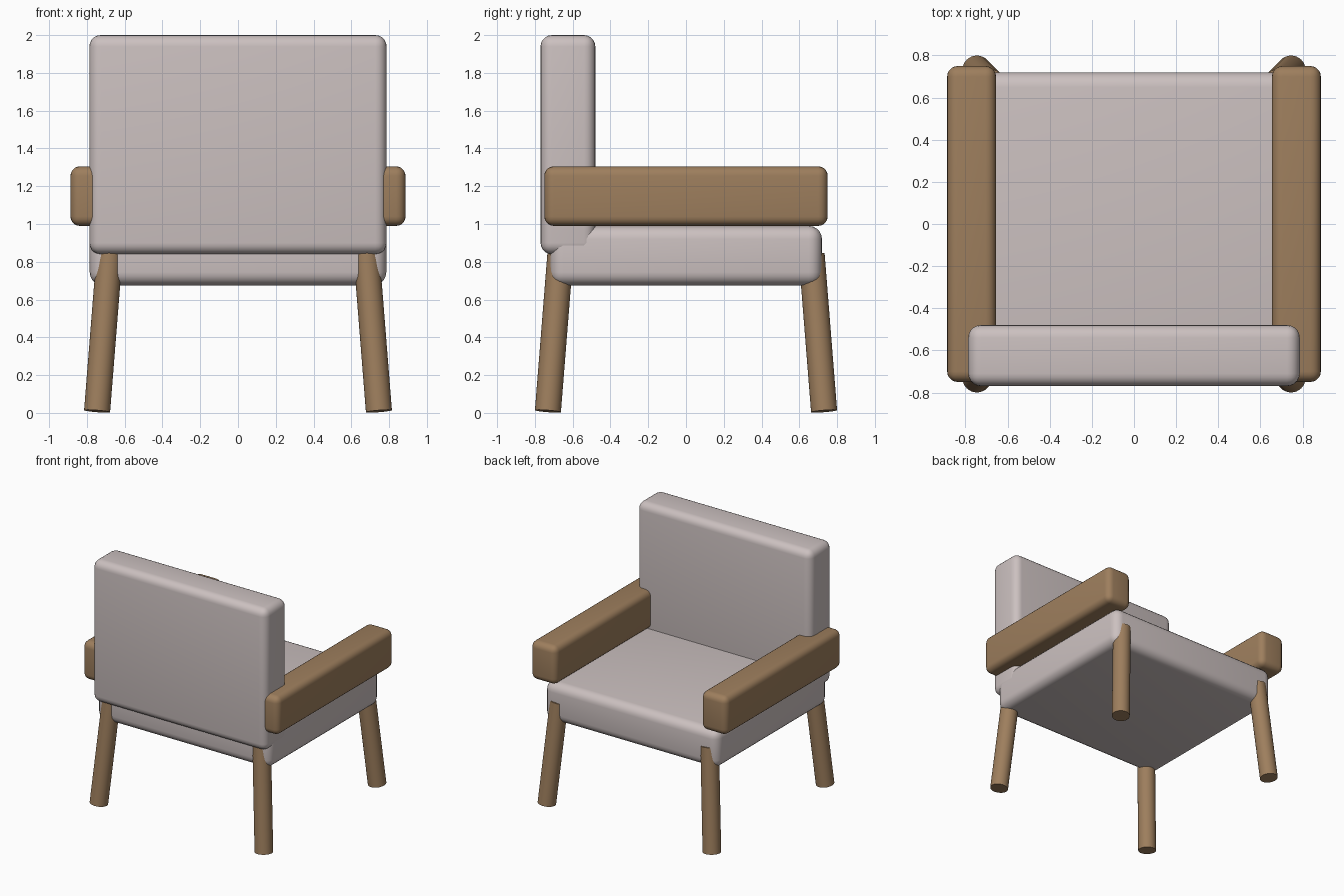
import bpy, math
from mathutils import Vector

cube = bpy.data.objects.get("Cube")
if cube:
    bpy.data.objects.remove(cube, do_unlink=True)


def material(name, colour):
    m = bpy.data.materials.new(name)
    m.use_nodes = True
    m.diffuse_color = colour
    m.node_tree.nodes["Principled BSDF"].inputs["Base Color"].default_value = colour
    return m


fabric = material("pale grey fabric", (0.60, 0.53, 0.525, 1))
wood = material("brown wood", (0.34, 0.21, 0.11, 1))


def finish(name, mat):
    ob = bpy.context.object
    ob.name = name
    ob.data.materials.append(mat)
    bpy.ops.object.shade_smooth_by_angle(angle=math.radians(35))
    return ob


def rounded_box(name, low, high, radius, mat):
    """Box between two corners with softly rounded edges."""
    low, high = Vector(low), Vector(high)
    bpy.ops.mesh.primitive_cube_add(size=1, location=(low + high) / 2)
    bpy.context.object.scale = high - low
    bpy.ops.object.transform_apply(location=False, rotation=False, scale=True)
    bevel = bpy.context.object.modifiers.new("Rounding", "BEVEL")
    bevel.width = radius
    bevel.segments = 5
    bpy.ops.object.modifier_apply(modifier="Rounding")
    finish(name, mat)


def leg(name, sx, sy):
    """Round leg splayed outwards, its top buried in the seat corner."""
    foot = Vector((sx * 0.746, sy * 0.731, 0.009))
    top = Vector((sx * 0.68, sy * 0.665, 0.84))
    axis = top - foot
    bpy.ops.mesh.primitive_cylinder_add(vertices=32, radius=0.069, depth=axis.length,
                                        location=(foot + top) / 2)
    bpy.context.object.rotation_euler = axis.to_track_quat("Z", "Y").to_euler()
    finish(name, wood)


# Cushions
rounded_box("seat", (-0.785, -0.72, 0.675), (0.785, 0.72, 0.99), 0.07, fabric)
rounded_box("backrest", (-0.787, -0.77, 0.84), (0.787, -0.48, 2.0), 0.06, fabric)

# Armrests and legs
for side, sx in (("left", 1), ("right", -1)):
    xs = sorted((sx * 0.655, sx * 0.887))
    rounded_box(side + "_armrest", (xs[0], -0.75, 0.99), (xs[1], 0.75, 1.305), 0.05, wood)
    leg("front_" + side + "_leg", sx, 1)
    leg("back_" + side + "_leg", sx, -1)
